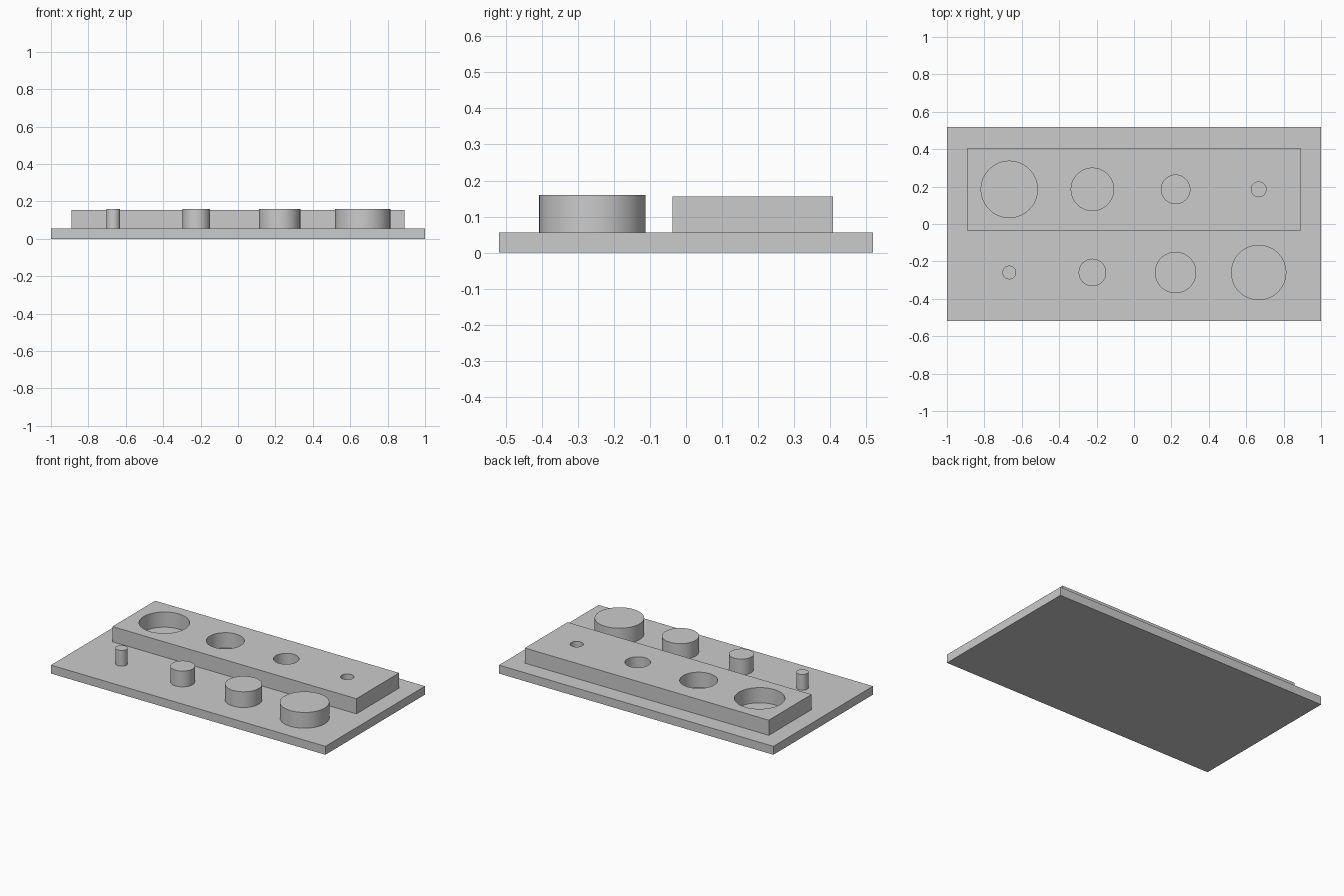
import bpy

if "Cube" in bpy.data.objects:
    bpy.data.objects.remove(bpy.data.objects["Cube"], do_unlink=True)

UNIT = 2 / 54          # the plate is 54 units long
PLATE_TOP = 1.5 * UNIT
BLOCK_TOP = 4.2 * UNIT
PEG_TOP = 4.3 * UNIT
SPACING = 12 * UNIT
CLEARANCE = 0.0025     # the holes are slightly wider than the pegs

grey = bpy.data.materials.new("plain grey")
grey.use_nodes = True
colour = (0.6, 0.6, 0.6, 1)
grey.diffuse_color = colour
grey.node_tree.nodes["Principled BSDF"].inputs["Base Color"].default_value = colour


def finish(name):
    obj = bpy.context.object
    obj.name = name
    obj.data.materials.append(grey)
    bpy.ops.object.transform_apply(location=False, rotation=False, scale=True)
    return obj


def box(name, width, depth, y, bottom, top):
    bpy.ops.mesh.primitive_cube_add(size=1, location=(0, y, (bottom + top) / 2))
    bpy.context.object.scale = (width, depth, top - bottom)
    return finish(name)


def cylinder(name, radius, x, y, bottom, top):
    bpy.ops.mesh.primitive_cylinder_add(
        vertices=96, radius=radius, depth=top - bottom,
        location=(x, y, (bottom + top) / 2))
    obj = finish(name)
    bpy.ops.object.shade_smooth_by_angle()
    return obj


# Base plate and the raised block behind the pegs
box("base_plate", 54 * UNIT, 28 * UNIT, 0, 0, PLATE_TOP)
block = box("hole_block", 48 * UNIT, 12 * UNIT, 5 * UNIT, PLATE_TOP, BLOCK_TOP)

# Pegs grow towards +x, and the matching holes grow towards -x
cutters = []
for i in range(4):
    x = (i - 1.5) * SPACING
    radius = (i + 1) * UNIT
    cylinder(f"peg_{i + 1}", radius - 0.0005, x, -7 * UNIT, PLATE_TOP, PEG_TOP)
    cutter = cylinder(f"hole_cutter_{i + 1}", radius + CLEARANCE, -x, 5 * UNIT,
                      PLATE_TOP - 0.05, BLOCK_TOP + 0.05)
    cutter.hide_render = True
    cutters.append(cutter)

# Cut the holes right through the block, down to the plate
bpy.ops.object.select_all(action="DESELECT")
bpy.context.view_layer.objects.active = block
block.select_set(True)
for cutter in cutters:
    cut = block.modifiers.new("hole", "BOOLEAN")
    cut.operation = "DIFFERENCE"
    cut.solver = "EXACT"
    cut.object = cutter
    bpy.ops.object.modifier_apply(modifier=cut.name)
    bpy.data.objects.remove(cutter, do_unlink=True)
bpy.ops.object.shade_smooth_by_angle()
